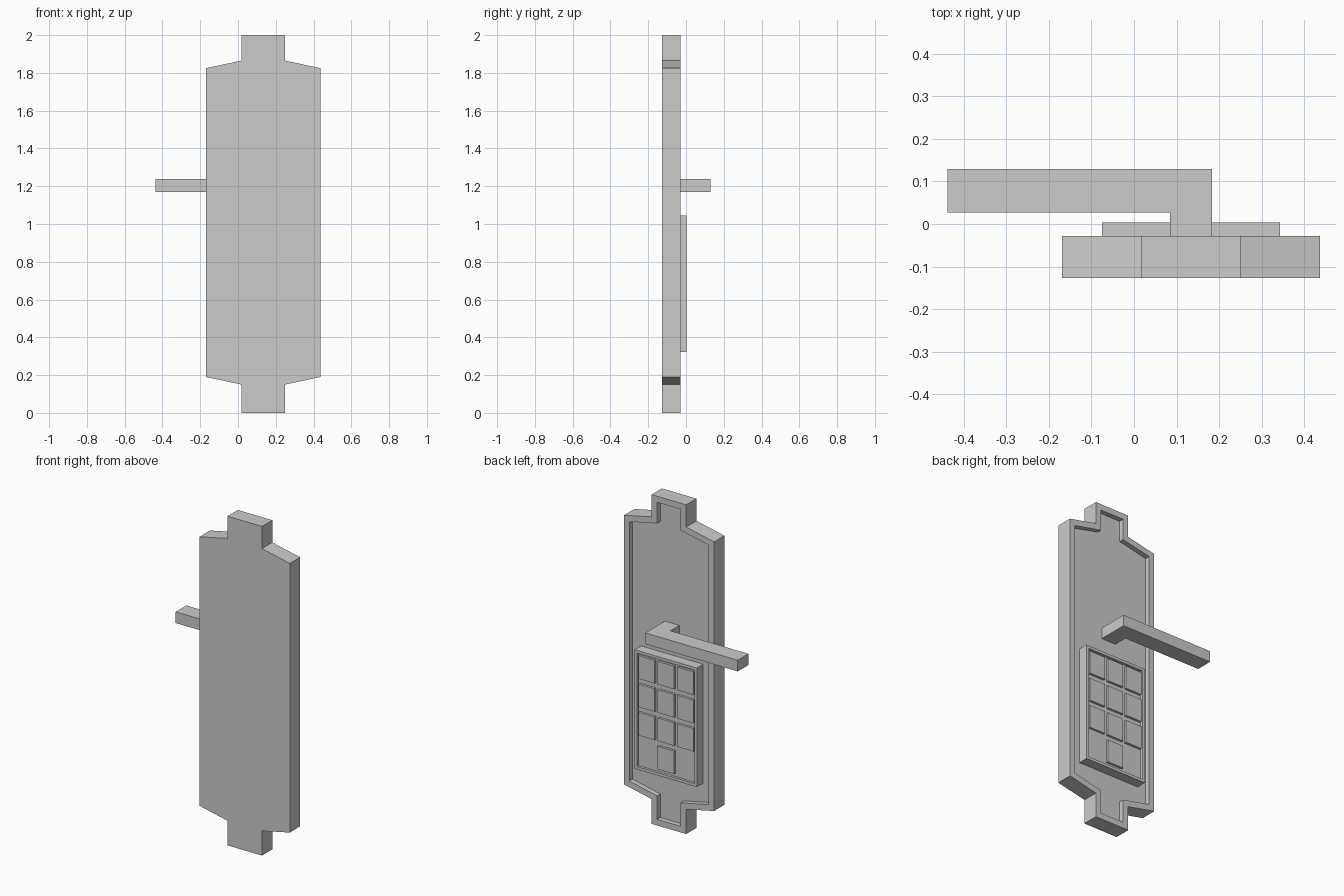
import bpy, bmesh

if "Cube" in bpy.data.objects:
    bpy.data.objects.remove(bpy.data.objects["Cube"])

CX = 0.134          # centre line of plate and keypad
FLOOR = -0.058      # recessed panel depth of the plate


def tray(name, outline, y0, y1, rim, depth):
    """Extrude an x/z outline from y0 to y1 and sink its rear face inside a rim."""
    bm = bmesh.new()
    face = bm.faces.new([bm.verts.new((x, y0, z)) for x, z in outline])
    ext = bmesh.ops.extrude_face_region(bm, geom=[face])["geom"]
    verts = [g for g in ext if isinstance(g, bmesh.types.BMVert)]
    bmesh.ops.translate(bm, verts=verts, vec=(0, y1 - y0, 0))
    bmesh.ops.recalc_face_normals(bm, faces=bm.faces)
    bm.normal_update()
    back = [f for f in bm.faces if all(abs(v.co.y - y1) < 1e-5 for v in f.verts)]
    if rim:
        bmesh.ops.inset_region(bm, faces=back, thickness=rim, use_even_offset=True)
        bm.normal_update()
        bmesh.ops.inset_region(bm, faces=back, thickness=0, depth=-depth,
                               use_even_offset=True)
    mesh = bpy.data.meshes.new(name)
    bm.to_mesh(mesh)
    bm.free()
    ob = bpy.data.objects.new(name, mesh)
    bpy.context.collection.objects.link(ob)
    return ob


def rect(x0, x1, z0, z1):
    return [(x0, z0), (x1, z0), (x1, z1), (x0, z1)]


# Backplate: half outline mirrored about the centre line
half = [(0.116, 0), (0.116, 0.15), (0.303, 0.19),
        (0.303, 1.825), (0.116, 1.865), (0.116, 2)]
outline = [(CX + x, z) for x, z in half] + [(CX - x, z) for x, z in reversed(half)]
tray("backplate", outline, -0.127, -0.028, 0.037, 0.03)

# Keypad housing with shallow pocket
tray("keypad_housing", rect(CX - 0.209, CX + 0.209, 0.322, 1.045),
     FLOOR, 0.003, 0.017, 0.015)

# Buttons: three rows of three and a single one below
keys = [(c, r) for r in range(3) for c in (-1, 0, 1)] + [(0, 3)]
for i, (c, r) in enumerate(keys):
    x, z = CX + c * 0.13, 0.945 - r * 0.172
    tray(f"button_{i}", rect(x - 0.055, x + 0.055, z - 0.07, z + 0.07),
         -0.012, 0.002, 0, 0)

# Lever handle: L-shaped profile in plan, extruded upwards
bm = bmesh.new()
plan = [(0.085, FLOOR), (0.183, FLOOR), (0.183, 0.129),
        (-0.438, 0.129), (-0.438, 0.027), (0.085, 0.027)]
face = bm.faces.new([bm.verts.new((x, y, 1.17)) for x, y in plan])
ext = bmesh.ops.extrude_face_region(bm, geom=[face])["geom"]
bmesh.ops.translate(bm, vec=(0, 0, 0.068),
                    verts=[g for g in ext if isinstance(g, bmesh.types.BMVert)])
bmesh.ops.recalc_face_normals(bm, faces=bm.faces)
mesh = bpy.data.meshes.new("lever_handle")
bm.to_mesh(mesh)
bm.free()
bpy.context.collection.objects.link(bpy.data.objects.new("lever_handle", mesh))
